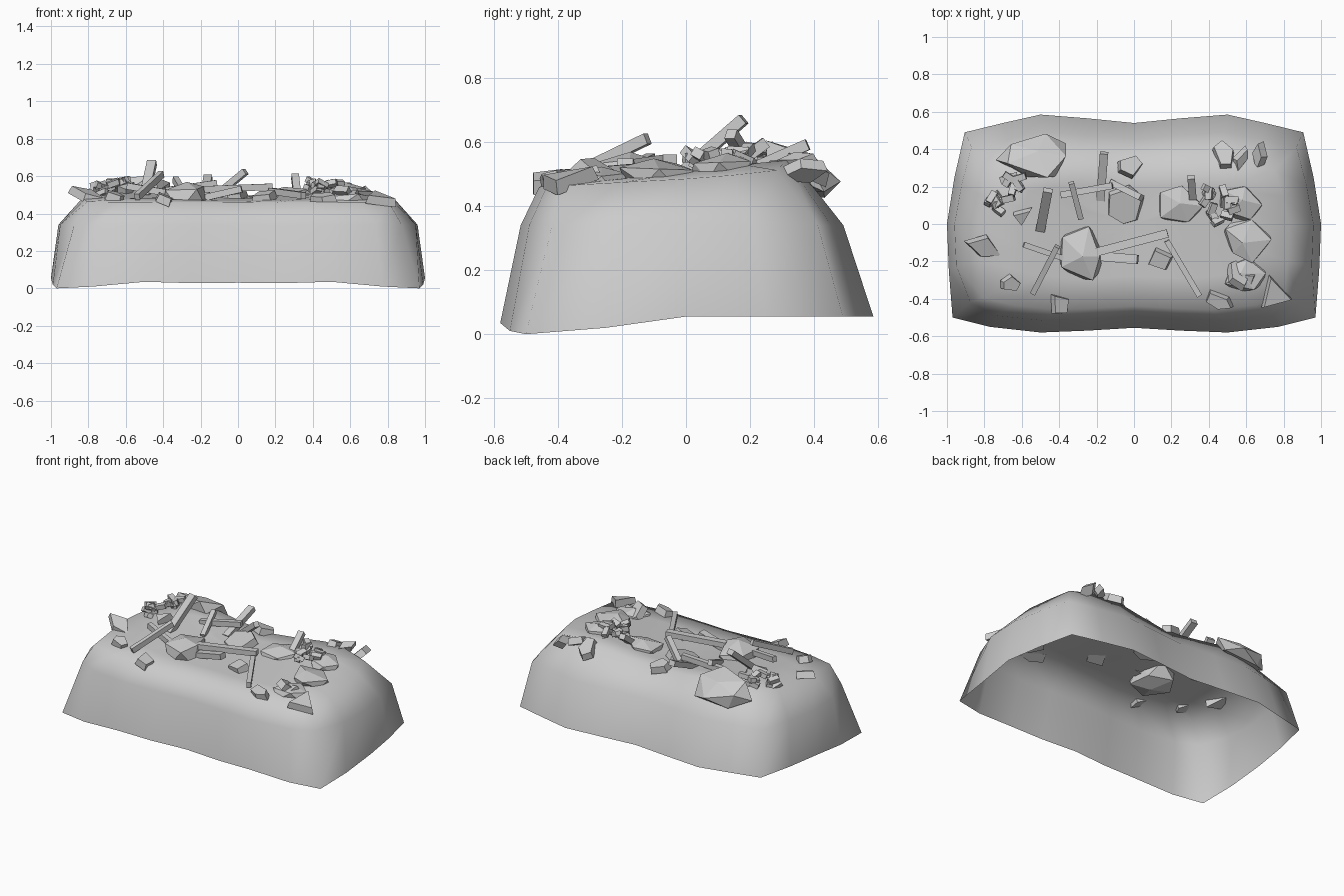
import bpy, bmesh, random
from math import radians, cos, sin, pi, exp
from mathutils import Vector

if "Cube" in bpy.data.objects:
    bpy.data.objects.remove(bpy.data.objects["Cube"])

random.seed(4)


def top_z(x, y):
    """Height of the mound's crown: rises to the back, dips at mid length."""
    t = min(max((y + 0.45) / 0.78, 0), 1)
    hump = exp(-((abs(x) - 0.5) / 0.27) ** 2)
    z = 0.46 + 0.03 * t + 0.06 * t * hump
    if y > 0.33:
        z -= (y - 0.33) * 1.2
    return z


def make_object(name, bm, smooth=False):
    bmesh.ops.recalc_face_normals(bm, faces=bm.faces)
    mesh = bpy.data.meshes.new(name)
    bm.to_mesh(mesh)
    bm.free()
    for p in mesh.polygons:
        p.use_smooth = smooth
    ob = bpy.data.objects.new(name, mesh)
    bpy.context.collection.objects.link(ob)
    return ob


# Mound: open-bottomed shell lofted from a wavy outline (x, y, z), mirrored in x
half = [(0, -.555, .03), (.25, -.57, .028), (.5, -.58, .035), (.77, -.55, .01),
        (.97, -.5, 0), (.99, -.25, .02), (1, 0, .055), (.96, .25, .055),
        (.905, .49, .055), (.7, .54, .055), (.5, .585, .055), (.25, .565, .055),
        (0, .54, .055)]
outline = half + [(-x, y, z) for x, y, z in half[-2:0:-1]]
bm = bmesh.new()
rings = []
# x scale, front y scale, back y scale, fixed height (None = crown height)
for i, (sx, sf, sb, h) in enumerate([(1, 1, 1, 0), (.96, .89, .84, .34),
                                     (.83, .79, .58, None), (.62, .5, .36, None),
                                     (.3, .2, .15, None)]):
    ring = []
    for x, y, z in outline:
        px, py = x * sx, y * (sf if y < 0 else sb)
        if i == 1 and abs(x) > .9 and y < -.4:  # front corners lean further in
            px, py = px * .94, py * .94
        pz = z if i == 0 else h if h else top_z(px, py)
        ring.append(bm.verts.new((px, py, pz)))
    rings.append(ring)
n = len(outline)
for a, b in zip(rings, rings[1:]):
    for i in range(n):
        j = (i + 1) % n
        bm.faces.new((a[i], a[j], b[j], b[i]))
centre = bm.verts.new((0, 0, top_z(0, 0)))
for i in range(n):
    bm.faces.new((rings[-1][i], rings[-1][(i + 1) % n], centre))
mound = make_object("mound", bm, True)
if sum(p.normal.z for p in mound.data.polygons) < 0:
    mound.data.flip_normals()


def rock(name, x, y, w, d, h, lift=0.0, tilt=(0, 0)):
    """Faceted boulder: hull of jittered points spread over an ellipsoid."""
    bm = bmesh.new()
    bmesh.ops.create_icosphere(bm, subdivisions=1, radius=.5)
    for v in bm.verts:
        v.co += Vector([random.uniform(-.09, .09) for _ in range(3)])
        v.co.z = min(v.co.z, .38)
    bmesh.ops.scale(bm, vec=(w * 1.05, d * 1.05, h * 1.2), verts=bm.verts)
    ob = make_object(name, bm)
    ob.location = (x, y, top_z(x, y) + lift)
    ob.rotation_euler = (radians(tilt[0]), radians(tilt[1]), 0)


def plank(name, p, q, za, zb, w=.035, t=.035):
    """Box beam between two plan points, ends lifted za and zb above the crown."""
    a = Vector((*p, top_z(*p) + za))
    b = Vector((*q, top_z(*q) + zb))
    bm = bmesh.new()
    bmesh.ops.create_cube(bm, size=1)
    bmesh.ops.scale(bm, vec=((b - a).length, w, t), verts=bm.verts)
    ob = make_object(name, bm)
    ob.location = (a + b) / 2
    d = b - a
    yaw = -Vector((1, 0)).angle_signed(d.xy)
    pitch = -Vector((d.xy.length, 0)).angle_signed(Vector((d.xy.length, d.z)))
    ob.rotation_euler = (0, -pitch, yaw)


def shard(name, x, y, w, d, sides, yaw, tilt, thick=.045, lift=.015):
    """Broken slab: irregular polygon with thickness, tilted on the crown."""
    bm = bmesh.new()
    vs = []
    for i in range(sides):
        a = 2 * pi * (i + random.uniform(-.2, .2)) / sides
        vs.append(bm.verts.new((cos(a) * w * .55, sin(a) * d * .55, -thick / 2)))
    f = bm.faces.new(vs)
    ext = bmesh.ops.extrude_face_region(bm, geom=[f])
    top = [v for v in ext["geom"] if isinstance(v, bmesh.types.BMVert)]
    bmesh.ops.translate(bm, vec=(0, 0, thick), verts=top)
    bmesh.ops.scale(bm, vec=(.88, .88, 1), verts=top)
    ob = make_object(name, bm)
    ob.location = (x, y, top_z(x, y) + lift)
    ob.rotation_euler = (radians(tilt[0]), radians(tilt[1]), radians(yaw))


# Half-buried boulders
for i, r in enumerate([(-.54, .36, .38, .28, .13, .0, (-28, 0)),
                       (-.28, -.16, .25, .28, .19, .0),
                       (.60, -.08, .24, .25, .13, -.01),
                       (.24, .10, .23, .20, .12, -.01),
                       (.59, -.28, .22, .20, .12, -.01),
                       (.58, .11, .20, .20, .12, -.01)]):
    rock(f"boulder_{i + 1}", *r)

# Fallen beams
for i, b in enumerate([((-.59, -.11), (-.33, -.20), .05, .02, .03),
                       ((-.54, -.37), (-.41, -.12), .02, .115, .03),
                       ((-.20, -.15), (.18, -.05), .05, .06, .045),
                       ((.175, -.09), (.35, -.385), .04, .03, .03),
                       ((-.18, .13), (-.16, .38), -.01, .15, .045),
                       ((-.50, -.03), (-.46, .18), -.02, .14, .05),
                       ((-.335, .22), (-.285, .03), .06, .0, .03),
                       ((-.39, .155), (-.115, .205), .0, .07, .035),
                       ((-.12, .22), (.04, .14), .0, .14, .035),
                       ((.305, .25), (.315, .13), .08, .0, .04),
                       ((-.21, -.17), (.02, -.19), .0, .06, .05)]):
    plank(f"beam_{i + 1}", *b[:4], w=b[4])

# Broken slabs: x, y, width, depth, sides, yaw, tilt
for i, s in enumerate([(-.80, -.12, .21, .11, 4, -20, (10, 20)),
                       (-.66, -.32, .10, .09, 5, 10, (15, 15)),
                       (-.40, -.43, .11, .12, 4, 45, (20, 12)),
                       (-.02, .31, .13, .12, 5, 0, (-15, 10)),
                       (-.05, .10, .20, .20, 6, 20, (12, -10)),
                       (.14, -.19, .13, .12, 4, 20, (10, -15)),
                       (.45, -.41, .16, .08, 5, -25, (20, 0)),
                       (.75, -.37, .18, .20, 3, 90, (10, -12)),
                       (.48, .37, .11, .16, 5, 15, (-25, 10)),
                       (.57, .35, .06, .13, 4, -20, (10, 30)),
                       (.67, .36, .07, .15, 4, -15, (15, -40)),
                       (.56, -.27, .12, .17, 5, 0, (-30, 25)),
                       (.61, -.30, .10, .07, 4, 30, (10, -20)),
                       (-.60, .04, .13, .08, 3, 35, (15, -20))]):
    shard(f"slab_{i + 1}", *s)

# Two heaps of loose bricks
for k, (cx, cy) in enumerate([(-.69, .16), (.46, .10)]):
    for i in range(15):
        x = cx + random.uniform(-.085, .085)
        y = cy + random.uniform(-.09, .09)
        bm = bmesh.new()
        bmesh.ops.create_cube(bm, size=1)
        bmesh.ops.scale(bm, vec=(.065, .035, .03), verts=bm.verts)
        ob = make_object(f"brick_{k + 1}_{i + 1}", bm)
        ob.location = (x, y, top_z(x, y) + random.uniform(.005, .05))
        ob.rotation_euler = [random.uniform(-.5, .5), random.uniform(-.5, .5),
                             random.uniform(0, pi)]
